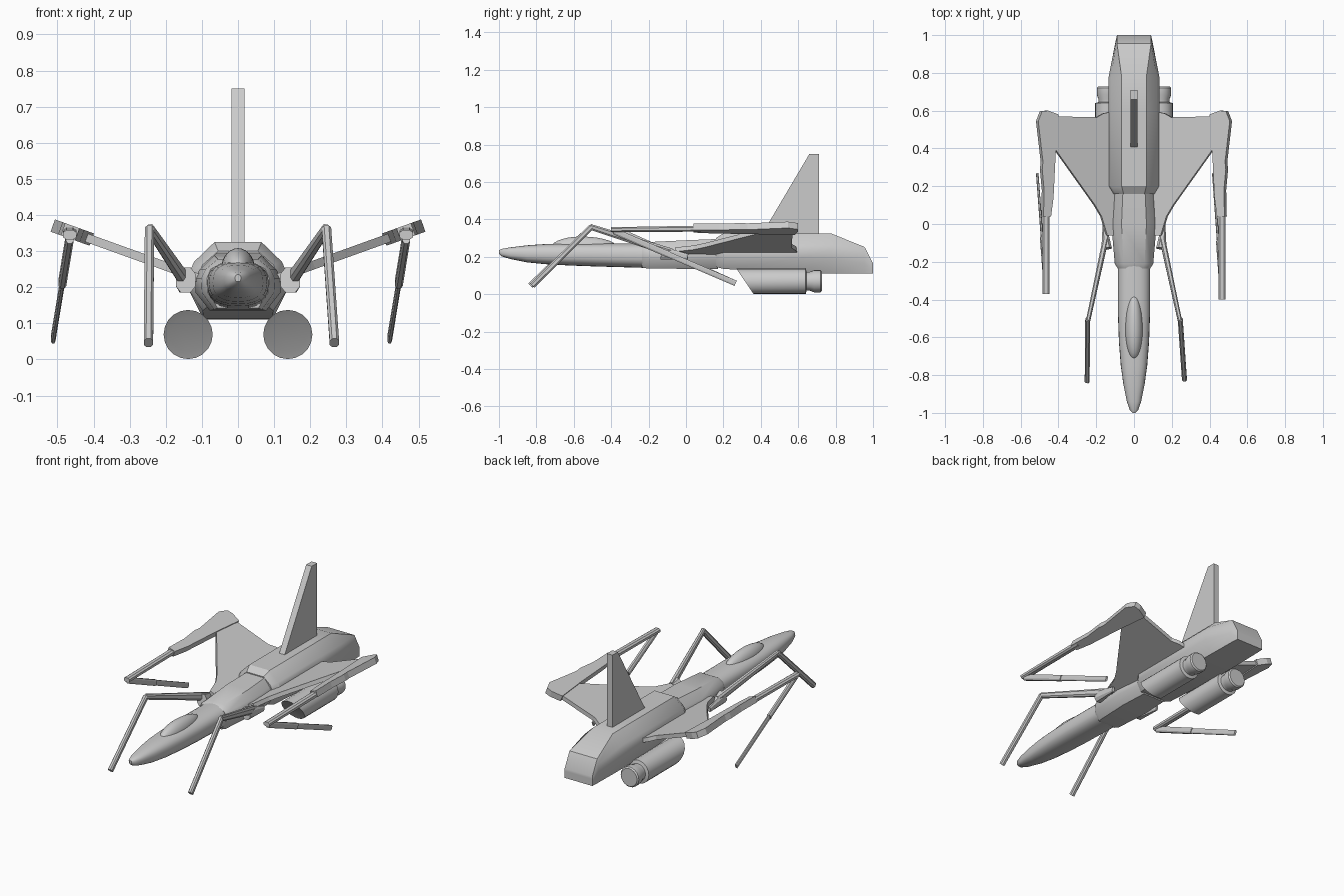
import bpy, bmesh, math
from mathutils import Vector

if "Cube" in bpy.data.objects:
    bpy.data.objects.remove(bpy.data.objects["Cube"])


def finish(name, bm, angle=None):
    bmesh.ops.recalc_face_normals(bm, faces=bm.faces)
    me = bpy.data.meshes.new(name)
    bm.to_mesh(me)
    bm.free()
    ob = bpy.data.objects.new(name, me)
    bpy.context.collection.objects.link(ob)
    if angle:
        bpy.ops.object.select_all(action='DESELECT')
        ob.select_set(True)
        bpy.context.view_layer.objects.active = ob
        bpy.ops.object.shade_smooth_by_angle(angle=math.radians(angle))
    return ob


def loft(name, rings, angle=None):
    bm = bmesh.new()
    vs = [[bm.verts.new(p) for p in r] for r in rings]
    n = len(vs[0])
    for a, b in zip(vs, vs[1:]):
        for i in range(n):
            j = (i + 1) % n
            bm.faces.new((a[i], a[j], b[j], b[i]))
    bm.faces.new(vs[0])
    bm.faces.new(vs[-1])
    return finish(name, bm, angle)


def oval(y, hw, zb, zt, n=24, e=0.8):
    """Rounded-box cross-section."""
    out = []
    for i in range(n):
        t = 2 * math.pi * i / n
        c, s = math.cos(t), math.sin(t)
        out.append((hw * math.copysign(abs(c) ** e, c), y,
                    (zb + zt) / 2 + (zt - zb) / 2 * math.copysign(abs(s) ** e, s)))
    return out


def facet(y, *half):
    """Mirrored polygon cross-section from bottom to top."""
    return [(x, y, z) for x, z in half] + [(-x, y, z) for x, z in reversed(half)]


def rod(name, a, b, w0, h0, w1, h1):
    """Tapered bar with chamfered corners between two points."""
    a, b = Vector(a), Vector(b)
    d = (b - a).normalized()
    u = (Vector((1, 0, 0)) - d * d.x).normalized()
    v = d.cross(u)
    k = [(1, .5), (.5, 1), (-.5, 1), (-1, .5), (-1, -.5), (-.5, -1), (.5, -1), (1, -.5)]
    return loft(name, [[p + u * x * w / 2 + v * z * h / 2 for x, z in k]
                       for p, w, h in ((a, w0, h0), (b, w1, h1))])


def plate(name, outline, side, thick):
    """Flat panel lying in the upswept wing plane."""
    n = Vector((-.34, 0, .94)) * thick / 2
    pts = [Vector((x, y, .24 + .36 * (x - .15))) for x, y in outline]
    rings = [[p + s * n for p in pts] for s in (-1, 1)]
    return loft(name, [[(side * p.x, p.y, p.z) for p in r] for r in rings])


# Nose and canopy
loft("nose_body", [oval(*r) for r in (
    (-1, .008, .215, .235), (-.985, .022, .202, .242), (-.94, .038, .188, .25),
    (-.85, .056, .17, .261), (-.75, .07, .16, .268), (-.62, .08, .153, .271),
    (-.48, .085, .148, .272), (-.2, .085, .14, .272))], 35)
bm = bmesh.new()
bmesh.ops.create_uvsphere(bm, u_segments=24, v_segments=14, radius=1)
for v in bm.verts:
    x, y, z = v.co
    v.co = (.047 * x, -.56 + (.19 if y > 0 else .16) * y, .25 + .058 * z)
finish("canopy", bm, 40)

# Middle fuselage
loft("middle_body", [facet(y, (.065 * s, zb), (.98 * s * .1, .185), (s * .1, .225),
                           (s * .088, .25), (.055 * s, zt)) for y, s, zb, zt in (
    (-.235, .86, .142, .266), (-.21, 1.02, .138, .278), (0, 1.2, .135, .288),
    (.17, 1.07, .135, .295))], 35)

# Rear fuselage with sloped tail end
loft("rear_body", [
    facet(.16, (.085, .145), (.11, .19), (.11, .235), (.098, .262), (.055, .3)),
    facet(.2, (.098, .135), (.135, .19), (.135, .24), (.122, .27), (.065, .325)),
    facet(.6, (.096, .112), (.135, .19), (.135, .24), (.122, .27), (.065, .325)),
    facet(.775, (.095, .11), (.135, .19), (.135, .24), (.122, .27), (.065, .325)),
    facet(.955, (.092, .11), (.1, .165), (.098, .2), (.095, .22), (.09, .252)),
    facet(1, (.09, .11), (.09, .125), (.09, .138), (.09, .15), (.09, .165))], 32)

# Tail fin
fin = [(.4, .31), (.66, .75), (.71, .75), (.71, .31)]
loft("tail_fin", [[(x, y, z) for y, z in fin] for x in (-.018, .018)])

for s, side in ((1, "right"), (-1, "left")):
    # Wing panel and thick wingtip arm
    plate(side + "_wing", [(.1, -.06), (.145, -.06), (.175, .04), (.21, .1), (.42, .395),
                           (.43, .57), (.2, .565), (.165, .585), (.1, .6)], s, .024)
    plate(side + "_wingtip_arm", [(.405, .58), (.46, .6), (.492, .598), (.513, .545),
                                  (.488, .33), (.492, .29), (.482, .18), (.485, .04),
                                  (.445, .04), (.432, .14), (.42, .385)], s, .036)

    # Rear folding leg
    end = -.4 if s > 0 else -.37
    x = .466 * s
    rod(side + "_rear_upper_leg", (x, .08, .35), (x, end, .345), .038, .032, .038, .026)
    knee, foot = Vector((x, end + .015, .337)), Vector((x - .046, .265, .058))
    mid = knee.lerp(foot, .45)
    rod(side + "_rear_lower_leg", knee, mid, .022, .034, .022, .034)
    rod(side + "_rear_foot", mid, foot, .013, .03, .013, .03)

    # Front folding leg
    rod(side + "_front_hip", (.158 * s, .01, .2), (.145 * s, -.13, .22), .015, .03, .055, .07)
    rod(side + "_front_upper_leg", (.15 * s, -.08, .223), (.243 * s, -.512, .36),
        .03, .044, .022, .03)
    fx, fy = (.267, -.822) if s > 0 else (-.248, -.832)
    rod(side + "_front_lower_leg", (.245 * s, -.505, .36), (fx, fy, .046), .026, .03, .026, .032)

    # Engine pod with slanted intake and stepped nozzle
    rings = []
    for y, r, slant in ((.318, .049, .68), (.315, .068, .68), (.64, .068, 0), (.645, .05, 0),
                        (.66, .05, 0), (.685, .059, 0), (.72, .059, 0), (.727, .052, 0)):
        rings.append([(.138 * s + r * math.cos(t), y - slant * r * math.sin(t),
                       .069 + r * math.sin(t))
                      for t in (2 * math.pi * i / 20 for i in range(20))])
    loft(side + "_engine", rings, 30)
